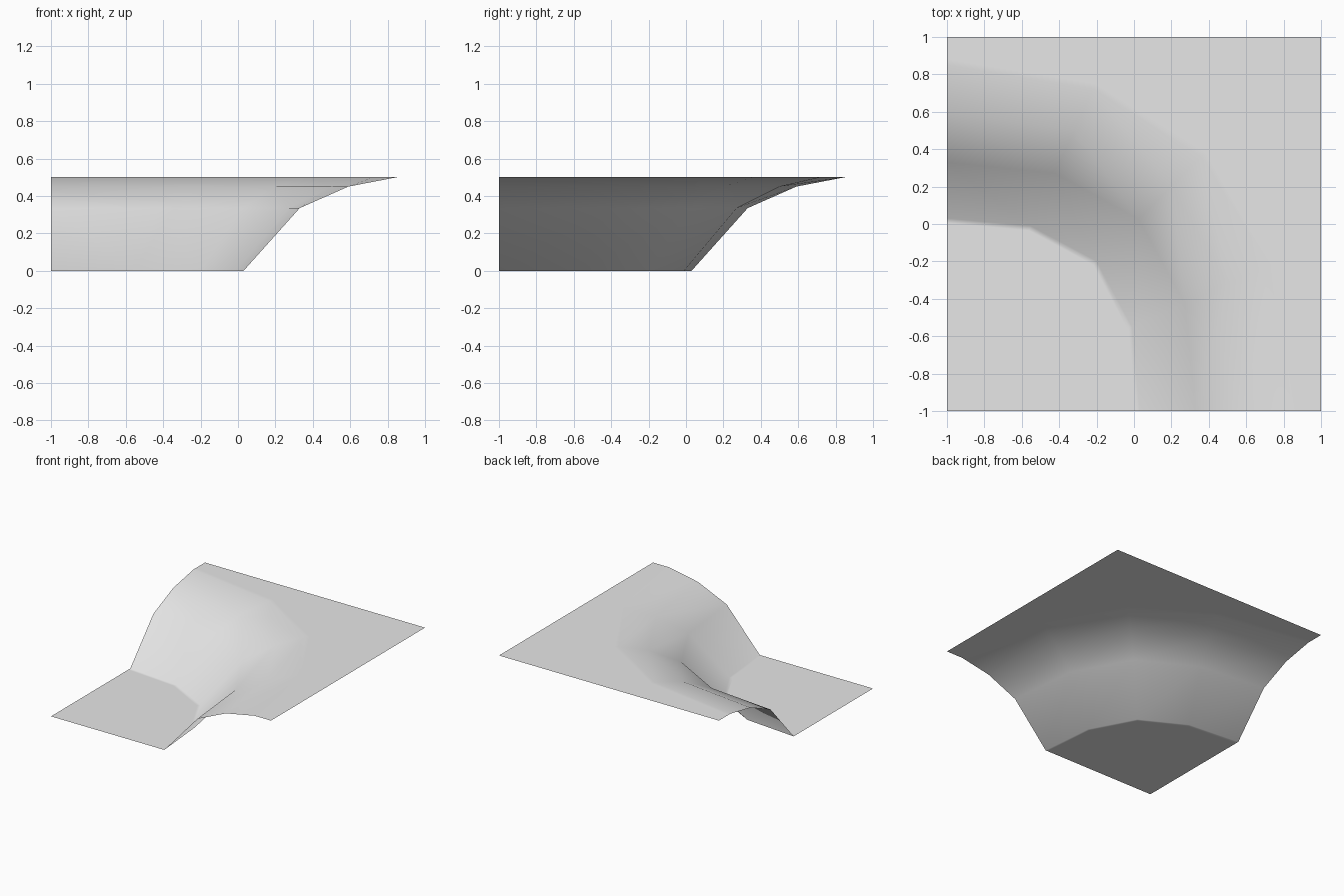
import bpy, bmesh
from math import sin, cos, radians

cube = bpy.data.objects.get("Cube")
if cube:
    bpy.data.objects.remove(cube, do_unlink=True)

# Single plain surface colour
grey = bpy.data.materials.new("plain_grey")
grey.use_nodes = True
colour = (0.8, 0.8, 0.8, 1)
grey.diffuse_color = colour
grey.node_tree.nodes["Principled BSDF"].inputs["Base Color"].default_value = colour

# Bank profile swept round the low corner: radius, height, diagonal bulge
PROFILE = [(1.005, 0, 0.10), (1.03, 0, 0.10), (1.33, 0.335, 0.09),
           (1.59, 0.45, 0.067), (1.85, 0.5, 0.04), (1.88, 0.5, 0.04)]
# Sweep columns: angle and share of the bulge
COLUMNS = [(0, 0), (24.4, 0.55), (45, 1), (65.6, 0.55), (90, 0)]

bm = bmesh.new()


def ring(radius, height, bulge):
    verts = []
    for angle, share in COLUMNS:
        a, r = radians(angle), radius * (1 + bulge * share)
        verts.append(bm.verts.new((r * cos(a) - 1, r * sin(a) - 1, height)))
    return verts


def square_edge(height):
    # Columns continued out to the far sides of the square tile
    verts = []
    for angle, _ in COLUMNS:
        c, s = cos(radians(angle)), sin(radians(angle))
        r = 2 / max(c, s)
        verts.append(bm.verts.new((r * c - 1, r * s - 1, height)))
    return verts


# Low floor, bank and upper plateau
rings = [ring(*point) for point in PROFILE] + [square_edge(0.5)]
corner = bm.verts.new((-1, -1, 0))
for a, b in zip(rings[0], rings[0][1:]):
    bm.faces.new((corner, a, b))
for inner, outer in zip(rings, rings[1:]):
    for i in range(len(COLUMNS) - 1):
        bm.faces.new((inner[i], outer[i], outer[i + 1], inner[i + 1]))

mesh = bpy.data.meshes.new("curved_bank")
bm.to_mesh(mesh)
bm.free()
mesh.materials.append(grey)
bank = bpy.data.objects.new("curved_bank", mesh)
bpy.context.collection.objects.link(bank)

# Soft shading across the whole sheet
bpy.ops.object.select_all(action='DESELECT')
bank.select_set(True)
bpy.context.view_layer.objects.active = bank
bpy.ops.object.shade_smooth_by_angle(angle=radians(60))
